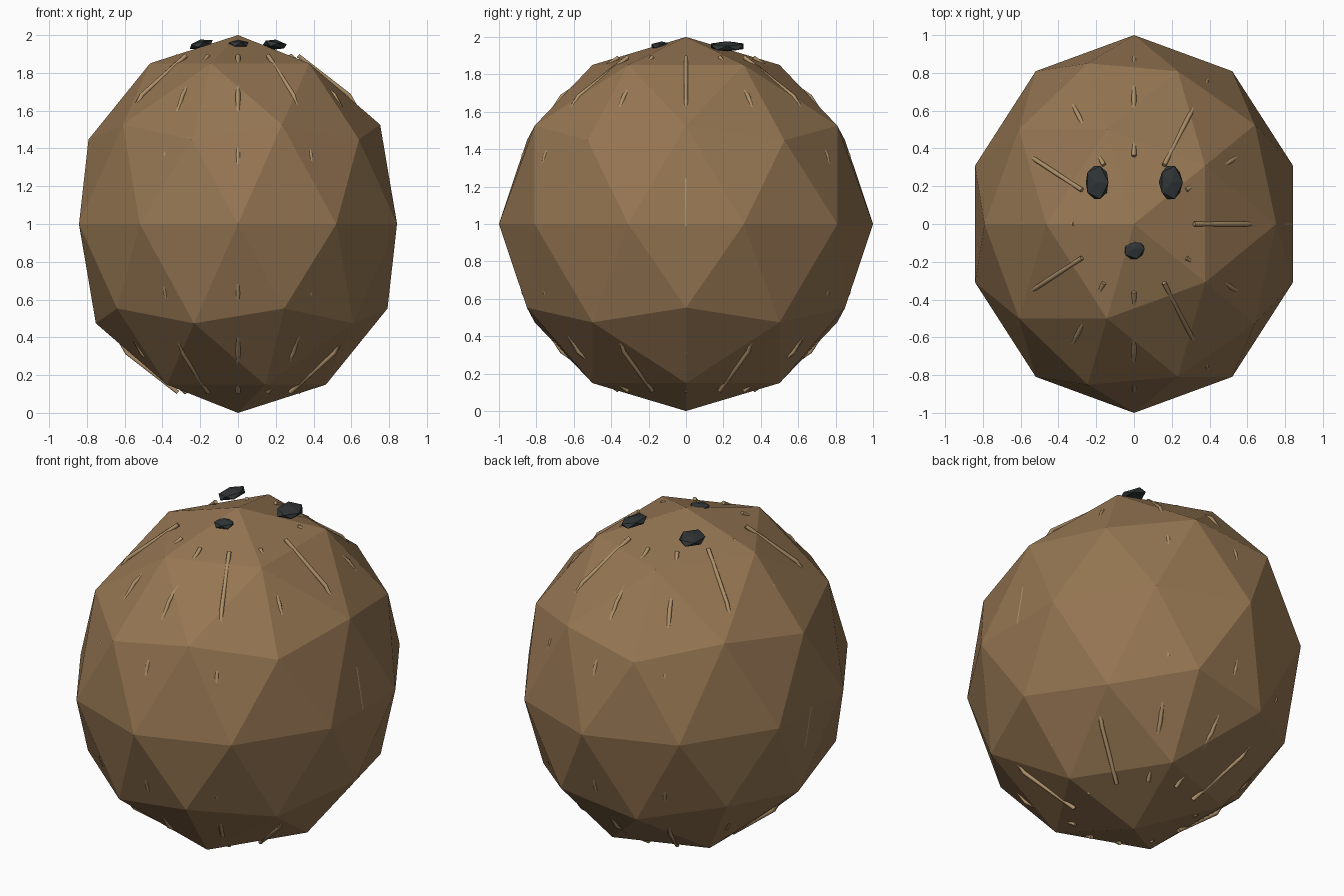
import bpy
from math import pi, sin, cos, radians

if "Cube" in bpy.data.objects:
    bpy.data.objects.remove(bpy.data.objects["Cube"])

SX = 0.885  # sideways squash of the whole nut


def material(name, rgb):
    m = bpy.data.materials.new(name)
    m.diffuse_color = (*rgb, 1)
    m.use_nodes = True
    m.node_tree.nodes["Principled BSDF"].inputs["Base Color"].default_value = m.diffuse_color
    return m


def ico(name, sub, loc, scale, mat, rot=(0, 0, 0)):
    bpy.ops.mesh.primitive_ico_sphere_add(subdivisions=sub, radius=1, location=loc, rotation=rot)
    o = bpy.context.object
    o.name = name
    o.scale = scale
    o.data.materials.append(mat)
    return o


husk_mat = material("husk_brown", (0.30, 0.18, 0.085))
fibre_mat = material("fibre_tan", (0.42, 0.28, 0.14))
pore_mat = material("pore_dark", (0.03, 0.036, 0.036))

# Faceted shell
ico("shell", 2, (0, 0, 1), (SX, 1, 1), husk_mat, (0, 0, pi))

# Three dark germination pores on top
for side, label in ((-1, "left"), (1, "right")):
    ico(f"pore_{label}", 1, (side * 0.195, 0.22, 1.95), (0.07, 0.102, 0.027),
        pore_mat, (0, radians(side * 10), 0))
ico("pore_front", 1, (0, -0.13, 1.952), (0.062, 0.064, 0.024), pore_mat)

# Husk fibres: thin bent strands along meridians, mostly sunk in the shell
curve = bpy.data.curves.new("fibres", "CURVE")
curve.dimensions = "3D"
curve.bevel_depth = 0.012
curve.bevel_resolution = 1
curve.use_fill_caps = True
for i in range(12):
    a = i * pi / 6
    s = curve.splines.new("POLY")
    s.points.add(6)
    for j, p in enumerate(s.points):
        t = (j + 1) * pi / 8
        r = 0.94 * sin(t)
        p.co = (SX * r * cos(a), r * sin(a), 1 + 0.965 * cos(t), 1)
fibres = bpy.data.objects.new("fibres", curve)
curve.materials.append(fibre_mat)
bpy.context.collection.objects.link(fibres)
